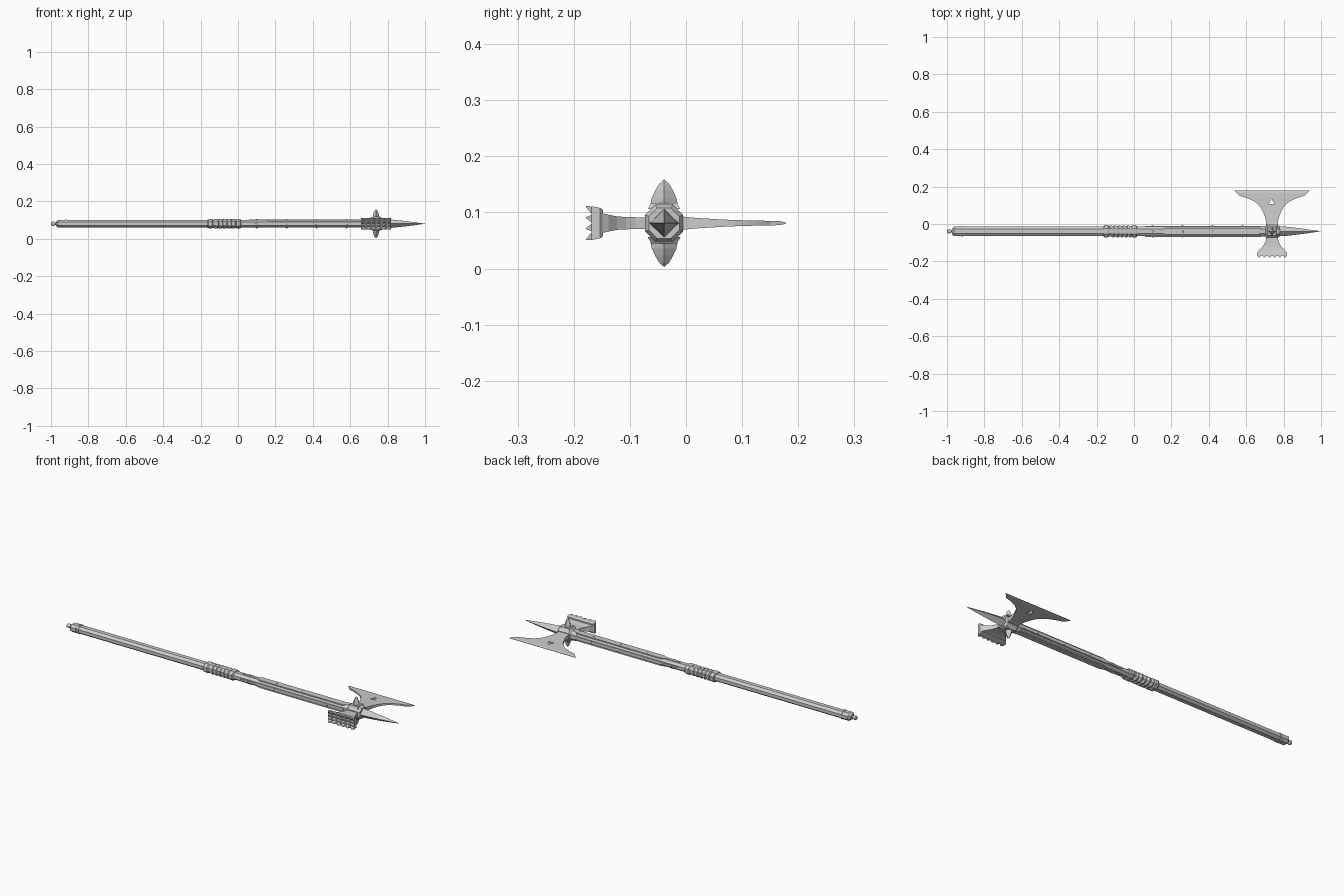
import bpy, bmesh, math
from mathutils import Vector

cube = bpy.data.objects.get("Cube")
if cube:
    bpy.data.objects.remove(cube, do_unlink=True)

AXIS_Y, AXIS_Z, HEAD_X = -0.039, 0.081, 0.738

# Unit cross-sections
RECT = [(1, 1), (-1, 1), (-1, -1), (1, -1)]
DIAMOND = [(1, 0), (0, 1), (-1, 0), (0, -1)]
OCT = [(1, .45), (.45, 1), (-.45, 1), (-1, .45), (-1, -.45), (-.45, -1), (.45, -1), (1, -.45)]
ROUND = [(math.cos(i * math.tau / 12), math.sin(i * math.tau / 12)) for i in range(12)]

# Map (distance, side, height) to world space for each direction of extrusion
PLACE = {
    "x": lambda t, a, b: (t, AXIS_Y + a, AXIS_Z + b),
    "y": lambda t, a, b: (HEAD_X + a, t, AXIS_Z + b),
    "z": lambda t, a, b: (HEAD_X + a, AXIS_Y + b, AXIS_Z + t),
}


def loft(name, axis, cross, sections, offset=(0, 0), shear=0):
    """Skin a cross-section through (distance, half width, half height) stations."""
    bm = bmesh.new()
    rings = []
    for t, w, h, *shift in sections:
        da, db = shift or (0, 0)
        rings.append([bm.verts.new(PLACE[axis](t + shear * p * w, p * w + offset[0] + da,
                                               q * h + offset[1] + db)) for p, q in cross])
    n = len(cross)
    for lower, upper in zip(rings, rings[1:]):
        for i in range(n):
            bm.faces.new((lower[i], lower[(i + 1) % n], upper[(i + 1) % n], upper[i]))
    bm.faces.new(rings[0])
    bm.faces.new(rings[-1])
    bmesh.ops.remove_doubles(bm, verts=bm.verts, dist=1e-5)
    bmesh.ops.recalc_face_normals(bm, faces=bm.faces)
    mesh = bpy.data.meshes.new(name)
    bm.to_mesh(mesh)
    bm.free()
    obj = bpy.data.objects.new(name, mesh)
    bpy.context.collection.objects.link(obj)
    return obj


# Shaft and butt
loft("shaft", "x", OCT, [(-.95, .025, .019), (.72, .025, .019)])
loft("butt_cap", "x", OCT, [(-.972, .016, .013), (-.962, .026, .0205), (-.93, .026, .0205)])
loft("butt_ring", "x", OCT, [(-.925, .027, .0215), (-.915, .027, .0215)])
loft("butt_knob", "x", ROUND, [(-1, .005, .005), (-.996, .01, .01), (-.987, .012, .012),
                               (-.979, .009, .009), (-.975, .006, .006), (-.965, .006, .006)])

# Grip with slanted wrapping bands and end collars
loft("grip", "x", OCT, [(-.155, .027, .021), (.005, .027, .021)])
for i, x in enumerate((-.148, .002)):
    loft(f"grip_collar_{i + 1}", "x", OCT, [(x - .014, .028, .022), (x - .009, .033, .025),
                                             (x + .009, .033, .025), (x + .014, .028, .022)])
for i in range(5):
    x = -.118 + i * .023
    loft(f"grip_band_{i + 1}", "x", OCT, [(x - .009, .028, .022), (x - .004, .032, .025),
                                           (x + .004, .032, .025), (x + .009, .028, .022)], shear=-.22)

# Langets on all four sides, each with a pointed tip and rivets
OUTLINE = [(.06, .1), (.1, .65), (.135, .4), (.17, 1), (.68, 1)]
for side, sign in (("left", 1), ("right", -1)):
    loft(f"broad_langet_{side}", "x", RECT, [(t, w * .017, .003) for t, w in OUTLINE],
         offset=(0, sign * .0185))
    loft(f"narrow_langet_{side}", "x", RECT, [(t, .003, w * .009) for t, w in OUTLINE],
         offset=(sign * .0265, 0))
    for i in range(4):
        x = .1 + i * .16
        loft(f"broad_rivet_{side}_{i + 1}", "z", ROUND,
             [(sign * .019, .007, .007), (sign * .0225, .006, .006), (sign * .0245, .002, .002)],
             offset=(x - HEAD_X, 0))
        loft(f"narrow_rivet_{side}_{i + 1}", "y", ROUND,
             [(AXIS_Y + sign * .027, .006, .006), (AXIS_Y + sign * .0305, .005, .005),
              (AXIS_Y + sign * .0325, .002, .002)], offset=(x - HEAD_X, 0))

# Head socket and top spike
loft("socket_collar", "x", OCT, [(.67, .026, .022), (.685, .029, .026), (.71, .029, .026)])
loft("head_block", "x", OCT, [(.702, .027, .027), (.71, .034, .033),
                              (.768, .034, .033), (.78, .027, .027)])
loft("top_spike", "x", DIAMOND, [(.77, .027, .026), (.82, .024, .022), (.88, .017, .016),
                                 (.945, .008, .008), (1, 0, 0)])

# Side lugs on stepped bases
for side, sign in (("upper", 1), ("lower", -1)):
    loft(f"{side}_lug_base", "z", RECT, [(sign * .025, .03, .029), (sign * .036, .022, .023)])
    loft(f"{side}_lug", "z", DIAMOND, [(sign * t, a, b) for t, a, b in
         ((.03, .018, .025), (.045, .017, .022), (.058, .013, .016), (.07, .007, .009), (.078, 0, 0))])

# Axe blade with a triangular piercing
blade = loft("axe_blade", "y", RECT, [
    (-.02, .031, .014), (-.003, .031, .0115), (.016, .032, .0095), (.04, .038, .008),
    (.064, .048, .0065), (.087, .06, .0055), (.107, .077, .005), (.122, .097, .0045),
    (.134, .122, .0045), (.143, .146, .0042), (.15, .172, .004), (.168, .19, .0035), (.178, .2, .0008)])
TRIANGLE = [(0, 1), (-1, -1), (1, -1)]
cutter = loft("piercing_cutter", "z", TRIANGLE, [(-.03, .015, .015), (.03, .015, .015)],
              offset=(-.003, .122 - AXIS_Y))
cutter.hide_render = True
cut = blade.modifiers.new("piercing", "BOOLEAN")
cut.operation, cut.object, cut.solver = "DIFFERENCE", cutter, "EXACT"
bpy.context.view_layer.objects.active = blade
bpy.ops.object.modifier_apply(modifier=cut.name)
bpy.data.objects.remove(cutter, do_unlink=True)

# Hammer neck, plate and striking teeth
loft("hammer_neck", "y", RECT, [
    (-.055, .031, .015), (-.073, .031, .010), (-.09, .034, .0105), (-.107, .041, .011),
    (-.123, .052, .012), (-.138, .068, .015), (-.152, .077, .018)])
loft("hammer_plate", "y", RECT, [(-.148, .075, .024), (-.153, .08, .027), (-.168, .08, .03)])
for i in range(6):
    for j in range(4):
        x, z = (i - 2.5) * .0267, (j - 1.5) * .015
        loft(f"hammer_tooth_{i + 1}_{j + 1}", "y", RECT,
             [(-.167, .0133, .0075, x, z), (-.178, .002, .001, x * 1.05, z * 1.3)])
